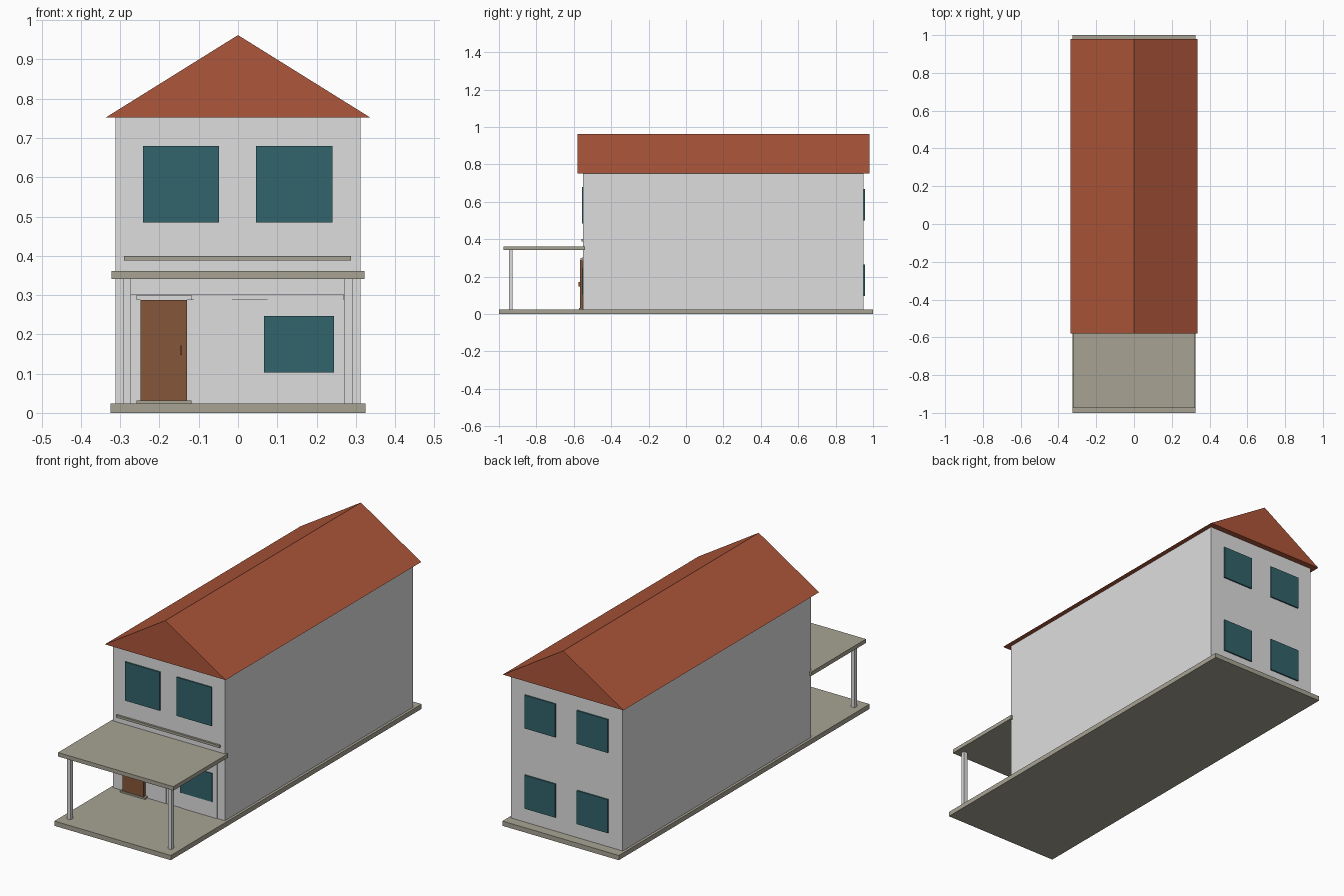
import bpy

if "Cube" in bpy.data.objects:
    bpy.data.objects.remove(bpy.data.objects["Cube"])

def material(name, rgb):
    m = bpy.data.materials.new(name)
    m.diffuse_color = (*rgb, 1)
    m.use_nodes = True
    m.node_tree.nodes["Principled BSDF"].inputs["Base Color"].default_value = m.diffuse_color
    return m

WALL = material("wall white", (0.73, 0.73, 0.73))
ROOF = material("roof terracotta", (0.42, 0.093, 0.042))
GLASS = material("window teal", (0.032, 0.127, 0.15))
WOOD = material("door brown", (0.235, 0.093, 0.041))
STONE = material("concrete", (0.386, 0.371, 0.296))

def mesh(name, verts, faces, mat):
    me = bpy.data.meshes.new(name)
    me.from_pydata(verts, [], faces)
    me.materials.append(mat)
    ob = bpy.data.objects.new(name, me)
    bpy.context.collection.objects.link(ob)
    return ob

def prism(name, profile, y0, y1, mat):
    """Extrude a counter-clockwise (seen from the front) x,z profile along y."""
    n = len(profile)
    verts = [(x, y, z) for y in (y0, y1) for x, z in profile]
    faces = [tuple(range(n)), tuple(range(2 * n - 1, n - 1, -1))]
    faces += [(i, i + n, (i + 1) % n + n, (i + 1) % n) for i in range(n)]
    return mesh(name, verts, faces, mat)

def box(name, x, y, z, mat):
    return prism(name, [(x[0], z[0]), (x[1], z[0]), (x[1], z[1]), (x[0], z[1])],
                 y[0], y[1], mat)

FRONT, BACK, FLOOR = -0.55, 0.95, 0.024

# Main masses
box("base_slab", (-0.325, 0.325), (-1, 1), (0, FLOOR), STONE)
box("house_body", (-0.312, 0.312), (FRONT, BACK), (FLOOR, 0.752), WALL)
prism("gable_roof", [(-0.337, 0.752), (0.337, 0.752), (0, 0.962)], -0.58, 0.98, ROOF)

# Porch canopy and posts
box("porch_canopy", (-0.322, 0.322), (-0.975, -0.54), (0.341, 0.361), STONE)
for side, x in (("left", -0.282), ("right", 0.281)):
    box(side + "_porch_post", (x - 0.01, x + 0.01), (-0.947, -0.927), (FLOOR, 0.341), WALL)

# Front ledge below the upper windows
box("upper_ledge", (-0.29, 0.288), (-0.56, FRONT), (0.388, 0.4), STONE)

# Ground floor wall panels and beam
for i, (a, b) in enumerate([(-0.272, -0.252), (-0.112, -0.015), (0.075, 0.27)]):
    box(f"wall_panel_{i + 1}", (a, b), (-0.553, FRONT), (FLOOR, 0.287), WALL)
box("front_beam", (-0.272, 0.27), (-0.555, FRONT), (0.287, 0.302), WALL)

# Door with lintel, step and handle
box("door", (-0.248, -0.13), (-0.568, FRONT), (0.031, 0.288), WOOD)
box("door_lintel", (-0.258, -0.119), (-0.563, FRONT), (0.288, 0.3), WALL)
box("door_step", (-0.258, -0.119), (-0.572, FRONT), (FLOOR, 0.032), STONE)
box("door_handle", (-0.147, -0.143), (-0.576, -0.568), (0.148, 0.171), WOOD)

# Windows: thin plates on the front and back walls
for i, (x, z) in enumerate([((-0.242, -0.048), (0.485, 0.68)),
                            ((0.046, 0.241), (0.485, 0.68)),
                            ((0.066, 0.245), (0.103, 0.247))]):
    box(f"front_window_{i + 1}", x, (FRONT - 0.007, FRONT), z, GLASS)
for floor, z in (("lower", (0.095, 0.264)), ("upper", (0.5, 0.668))):
    for side, x in (("left", (-0.232, -0.06)), ("right", (0.06, 0.232))):
        box(f"back_{floor}_{side}_window", x, (BACK, BACK + 0.007), z, GLASS)
